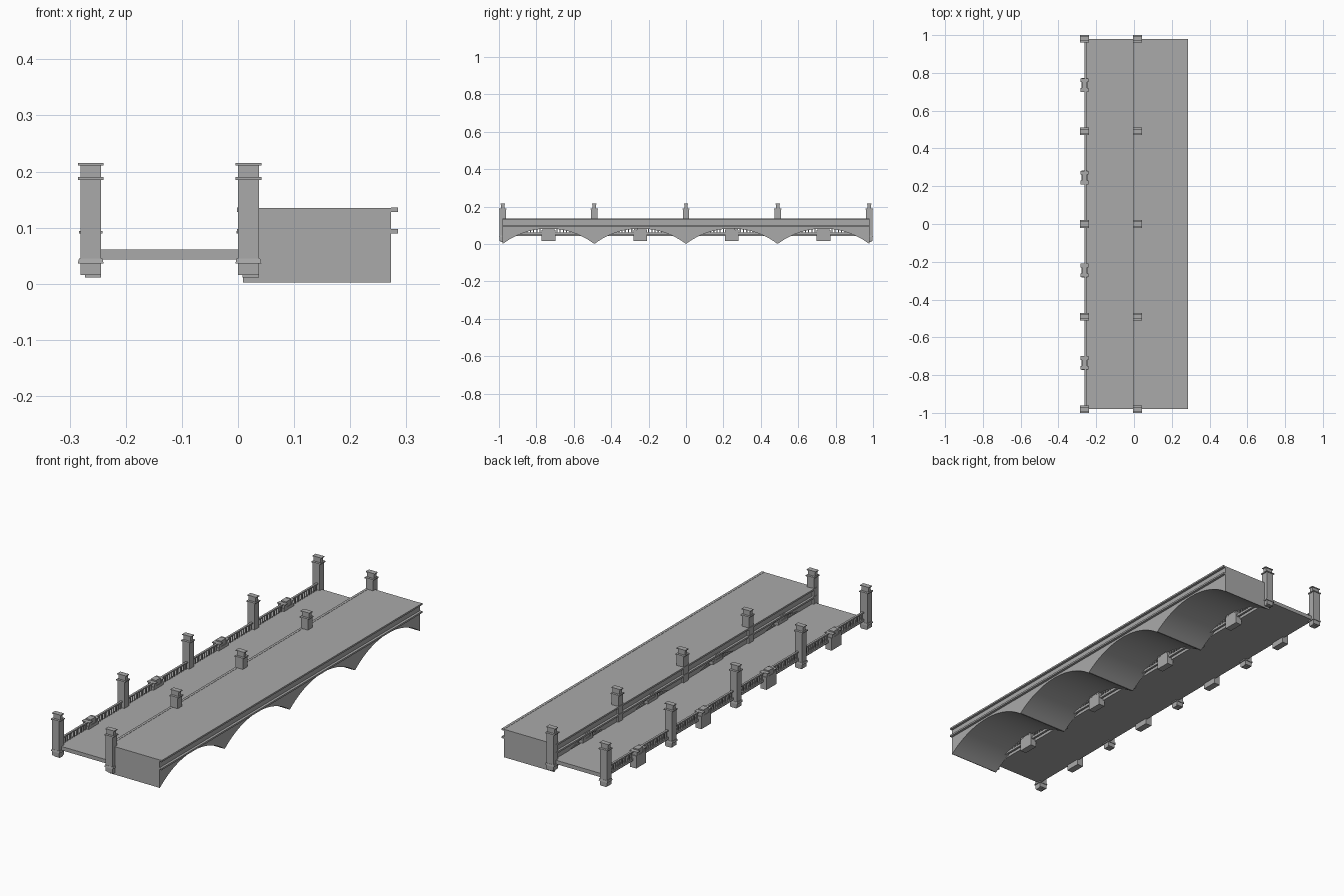
import bpy, bmesh, math

if "Cube" in bpy.data.objects:
    bpy.data.objects.remove(bpy.data.objects["Cube"])

stone = bpy.data.materials.new("grey stone")
stone.use_nodes = True
GREY = (0.4, 0.4, 0.4, 1)
stone.diffuse_color = GREY
stone.node_tree.nodes["Principled BSDF"].inputs["Base Color"].default_value = GREY

HALF = 0.98
BAY = HALF / 2
ROWS = {"outer": -0.2625, "inner": 0.0185}


def finish(name, bm):
    bmesh.ops.recalc_face_normals(bm, faces=bm.faces)
    mesh = bpy.data.meshes.new(name)
    bm.to_mesh(mesh)
    bm.free()
    mesh.materials.append(stone)
    ob = bpy.data.objects.new(name, mesh)
    bpy.context.collection.objects.link(ob)
    return ob


def add_box(bm, x, y, z0, z1, wx, wy, flare=1.0):
    """Box centred on x, y; flare scales the bottom outline."""
    verts = bmesh.ops.create_cube(bm, size=1)["verts"]
    for v in verts:
        s = flare if v.co.z < 0 else 1
        v.co = (x + v.co.x * wx * s, y + v.co.y * wy * s, z0 if v.co.z < 0 else z1)


# Main span: side profile with four arches, extruded across
def arched_span():
    rise, half = 0.08, BAY / 2 - 0.003
    radius = (half ** 2 + rise ** 2) / (2 * rise)
    sweep = math.asin(half / radius)
    profile = [(-HALF, 0.135), (-HALF, 0.002)]
    for bay in range(4):
        mid = -HALF + BAY * (bay + 0.5)
        for i in range(25):
            a = sweep * (i / 12 - 1)
            profile.append((mid + radius * math.sin(a),
                            0.002 + rise - radius * (1 - math.cos(a))))
    profile += [(HALF, 0.002), (HALF, 0.135)]
    bm = bmesh.new()
    face = bm.faces.new([bm.verts.new((0.009, y, z)) for y, z in profile])
    out = bmesh.ops.extrude_face_region(bm, geom=[face])["geom"]
    moved = [g for g in out if isinstance(g, bmesh.types.BMVert)]
    bmesh.ops.translate(bm, verts=moved, vec=(0.264, 0, 0))
    ob = finish("arched_span", bm)
    bpy.context.view_layer.objects.active = ob
    ob.select_set(True)
    bpy.ops.object.shade_smooth_by_angle(angle=math.radians(30))
    ob.select_set(False)


arched_span()

# Cornices along both sides of the span
for name, z0, z1 in (("upper_cornice", 0.128, 0.136), ("lower_cornice", 0.09, 0.098)):
    bm = bmesh.new()
    for x in (0.004, 0.279):
        add_box(bm, x, 0, z0, z1, 0.012, 2 * HALF)
    finish(name, bm)

# Lower walkway
bm = bmesh.new()
add_box(bm, -0.122, 0, 0.043, 0.061, 0.266, 2 * HALF)
finish("walkway_deck", bm)

for row, x in ROWS.items():
    # Tall posts with flared foot, collar and cap
    bm = bmesh.new()
    for k in range(-2, 3):
        y = k * BAY
        add_box(bm, x + 0.004, y, 0.011, 0.016, 0.029, 0.026)
        add_box(bm, x, y, 0.016, 0.036, 0.037, 0.034)
        add_box(bm, x, y, 0.036, 0.045, 0.042, 0.036, 1.1)
        add_box(bm, x, y, 0.045, 0.185, 0.037, 0.034)
        add_box(bm, x, y, 0.185, 0.19, 0.046, 0.04)
        add_box(bm, x, y, 0.19, 0.211, 0.037, 0.018)
        add_box(bm, x, y, 0.211, 0.215, 0.046, 0.024)
    finish(row + "_posts", bm)

    # Short pedestals at the middle of each bay
    bm = bmesh.new()
    for k in range(4):
        y = -HALF + BAY * (k + 0.5)
        add_box(bm, x, y, 0.016, 0.075, 0.032, 0.074)
        add_box(bm, x, y, 0.075, 0.1, 0.028, 0.036)
        for s in (-1, 1):
            add_box(bm, x, y + s * 0.026, 0.075, 0.09, 0.034, 0.014)
            add_box(bm, x, y + s * 0.026, 0.09, 0.094, 0.042, 0.02)
    finish(row + "_pedestals", bm)

    # Railing: continuous rails and evenly spaced balusters
    rail_x = x + 0.005
    bm = bmesh.new()
    add_box(bm, rail_x, 0, 0.088, 0.094, 0.01, 2 * HALF)
    add_box(bm, rail_x, 0, 0.05, 0.061, 0.01, 2 * HALF)
    finish(row + "_rails", bm)
    bm = bmesh.new()
    for k in range(8):
        for i in range(11):
            y = -HALF + BAY / 2 * k + (0.027 if k % 2 == 0 else 0.045) + i * 0.0173
            add_box(bm, rail_x, y, 0.061, 0.088, 0.006, 0.006)
    finish(row + "_balusters", bm)
